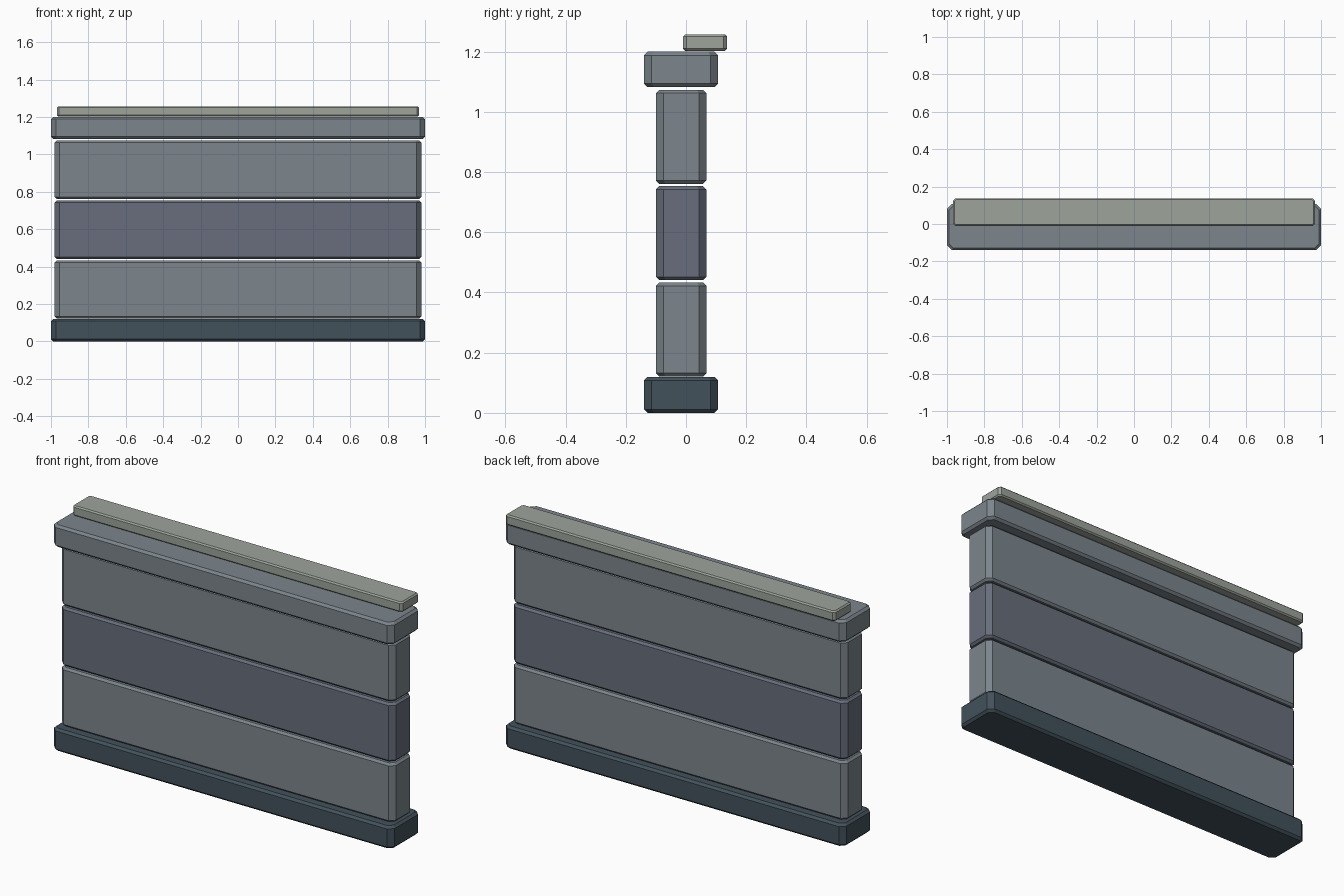
import bpy, bmesh

if "Cube" in bpy.data.objects:
    bpy.data.objects.remove(bpy.data.objects["Cube"])


def material(name, rgb):
    m = bpy.data.materials.new(name)
    m.diffuse_color = (*rgb, 1)
    m.use_nodes = True
    m.node_tree.nodes["Principled BSDF"].inputs["Base Color"].default_value = m.diffuse_color
    return m


def octagon(x, y0, y1, c):
    """Rectangle outline with cut corners."""
    return [(-x + c, y0), (x - c, y0), (x, y0 + c), (x, y1 - c),
            (x - c, y1), (-x + c, y1), (-x, y1 - c), (-x, y0 + c)]


def slab(name, half_x, y0, y1, z0, z1, corner, edge, mat):
    """Block with wide vertical corner cuts and narrow top and bottom chamfers."""
    bm = bmesh.new()
    rings = []
    for z, inset in ((z0, edge), (z0 + edge, 0), (z1 - edge, 0), (z1, edge)):
        outline = octagon(half_x - inset, y0 + inset, y1 - inset, corner - inset * 0.4)
        rings.append([bm.verts.new((x, y, z)) for x, y in outline])
    bm.faces.new(rings[0][::-1])
    bm.faces.new(rings[-1])
    for low, high in zip(rings, rings[1:]):
        for i in range(8):
            j = (i + 1) % 8
            bm.faces.new((low[i], low[j], high[j], high[i]))
    mesh = bpy.data.meshes.new(name)
    bm.to_mesh(mesh)
    bm.free()
    mesh.materials.append(mat)
    obj = bpy.data.objects.new(name, mesh)
    bpy.context.collection.objects.link(obj)
    return obj


dark = material("dark_base", (0.055, 0.083, 0.105))
grey = material("grey_panel", (0.20, 0.235, 0.265))
blue = material("blue_grey_panel", (0.135, 0.155, 0.20))
pale = material("pale_rail", (0.34, 0.37, 0.33))

# Foot and cap of the wall
slab("base", 1.0, -0.14, 0.107, 0.0, 0.12, 0.026, 0.012, dark)
slab("cap", 1.0, -0.14, 0.107, 1.082, 1.20, 0.026, 0.012, grey)

# Three stacked wall panels with open joints
for i, mat in enumerate((grey, blue, grey)):
    z = 0.121 + 0.32 * i
    slab(f"wall_panel_{i + 1}", 0.98, -0.10, 0.068, z, z + 0.312, 0.025, 0.011, mat)

# Thin rail on the back half of the cap
slab("top_rail", 0.968, -0.01, 0.137, 1.203, 1.257, 0.012, 0.007, pale)
